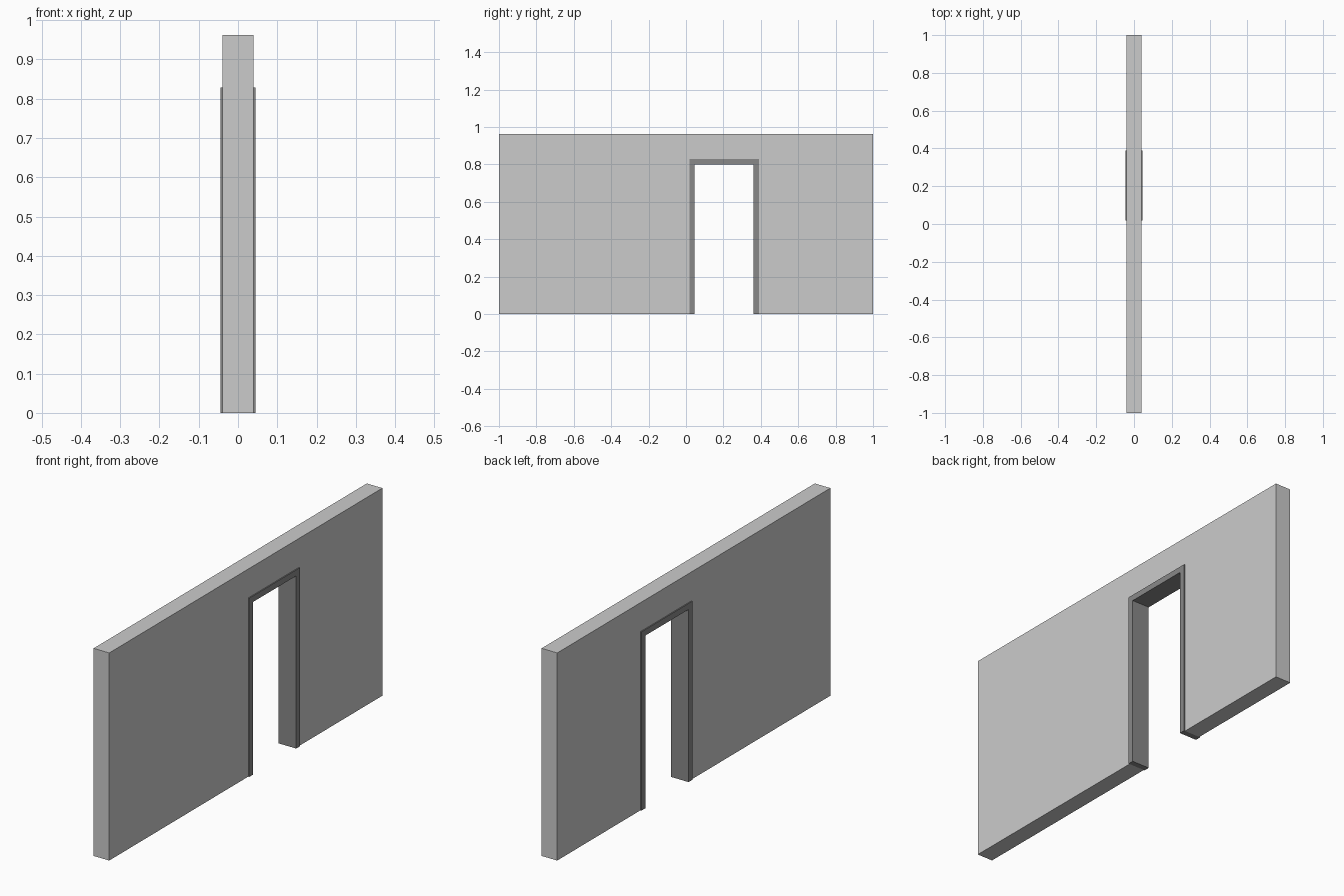
import bpy, bmesh

if "Cube" in bpy.data.objects:
    bpy.data.objects.remove(bpy.data.objects["Cube"])

# Outline of the doorway: outer and inner limits of the frame
OUT_L, OUT_R, OUT_TOP = 0.018, 0.39, 0.828
IN_L, IN_R, IN_TOP = 0.045, 0.362, 0.80


def extruded(name, outline, half_thickness):
    """Extrude a closed (y, z) outline symmetrically along x."""
    bm = bmesh.new()
    face = bm.faces.new([bm.verts.new((-half_thickness, y, z)) for y, z in outline])
    ext = bmesh.ops.extrude_face_region(bm, geom=[face])
    moved = [v for v in ext["geom"] if isinstance(v, bmesh.types.BMVert)]
    bmesh.ops.translate(bm, verts=moved, vec=(2 * half_thickness, 0, 0))
    bmesh.ops.recalc_face_normals(bm, faces=bm.faces)
    mesh = bpy.data.meshes.new(name)
    bm.to_mesh(mesh)
    bm.free()
    obj = bpy.data.objects.new(name, mesh)
    bpy.context.collection.objects.link(obj)
    return obj


# Wall with a doorway cut up from the floor
extruded("wall", [(-1, 0), (OUT_L, 0), (OUT_L, OUT_TOP), (OUT_R, OUT_TOP),
                  (OUT_R, 0), (1, 0), (1, 0.962), (-1, 0.962)], 0.04)

# Door frame lining the doorway, slightly proud of both wall faces
frame = extruded("door_frame", [(OUT_L, 0), (IN_L, 0), (IN_L, IN_TOP), (IN_R, IN_TOP),
                                (IN_R, 0), (OUT_R, 0), (OUT_R, OUT_TOP), (OUT_L, OUT_TOP)], 0.045)
dark = bpy.data.materials.new("dark_frame")
dark.diffuse_color = (0.25, 0.25, 0.25, 1)
dark.use_nodes = True
dark.node_tree.nodes["Principled BSDF"].inputs["Base Color"].default_value = dark.diffuse_color
frame.data.materials.append(dark)
